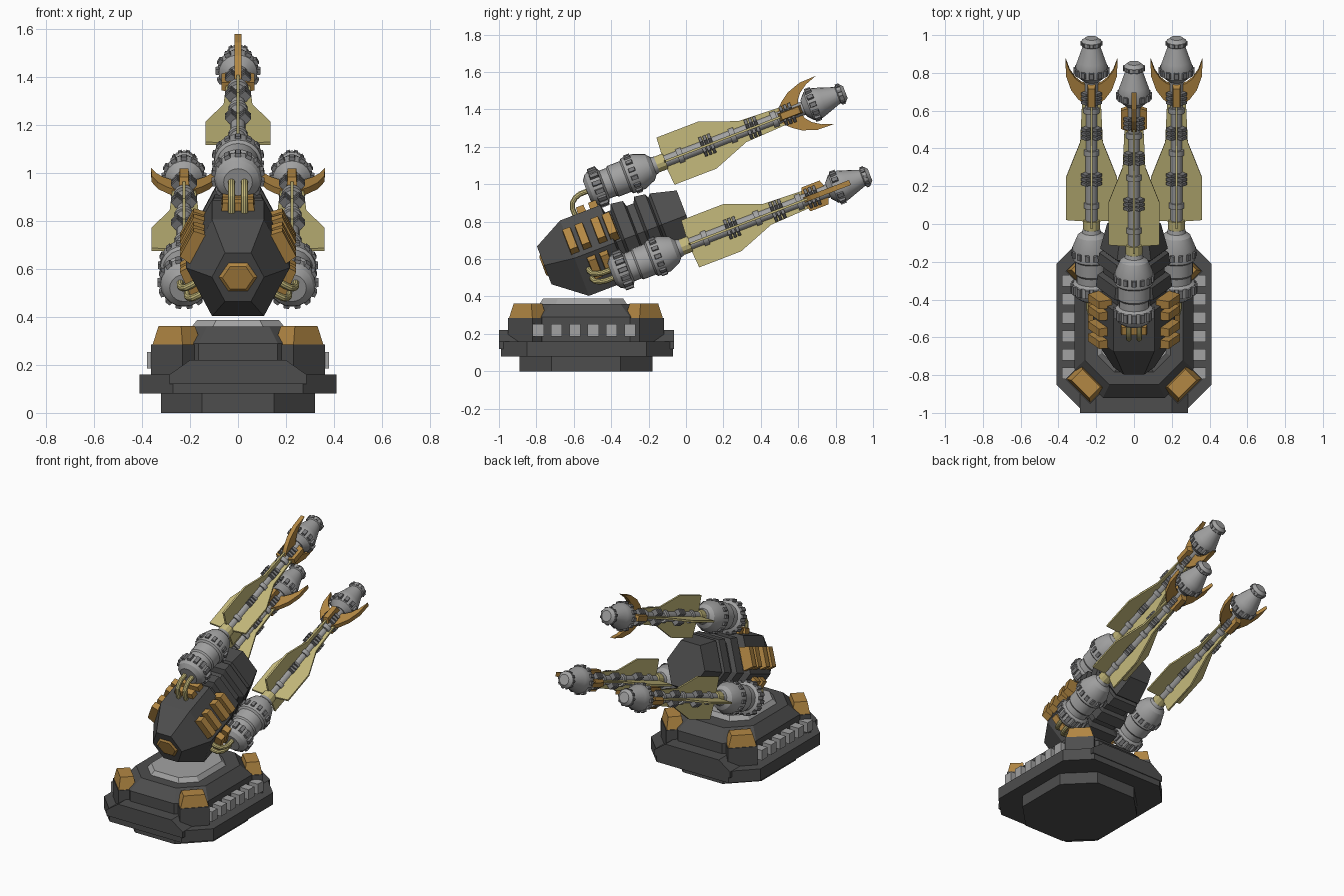
import bpy, bmesh, math
from mathutils import Matrix, Vector

if "Cube" in bpy.data.objects:
    bpy.data.objects.remove(bpy.data.objects["Cube"])

def material(name, r, g, b):
    m = bpy.data.materials.new(name)
    m.diffuse_color = (r, g, b, 1)
    m.use_nodes = True
    m.node_tree.nodes["Principled BSDF"].inputs["Base Color"].default_value = m.diffuse_color
    return m

DARK = material("dark_grey", .075, .075, .075)
LIGHT = material("light_grey", .36, .36, .36)
MID = material("mid_grey", .2, .2, .205)
GOLD = material("gold", .45, .245, .057)
OLIVE = material("pale_olive", .56, .49, .2)
I = Matrix.Identity(4)

def part(name, mat, pieces, M=I, smooth=False):
    """One object from several lofts; each loft is a list of rings of points."""
    bm = bmesh.new()
    for rings in pieces:
        vs = [[bm.verts.new(M @ Vector(p)) for p in ring] for ring in rings]
        n = len(vs[0])
        for a, b in zip(vs, vs[1:]):
            for i in range(n):
                j = (i + 1) % n
                bm.faces.new((a[i], a[j], b[j], b[i]))
        bm.faces.new(vs[0][::-1])
        bm.faces.new(vs[-1])
    bmesh.ops.recalc_face_normals(bm, faces=bm.faces)
    me = bpy.data.meshes.new(name)
    bm.to_mesh(me)
    bm.free()
    me.materials.append(mat)
    ob = bpy.data.objects.new(name, me)
    bpy.context.collection.objects.link(ob)
    if smooth:
        bpy.ops.object.select_all(action='DESELECT')
        ob.select_set(True)
        bpy.context.view_layer.objects.active = ob
        bpy.ops.object.shade_smooth_by_angle(angle=math.radians(25))
    return ob

def octagon(hx, y0, y1, c, z):
    return [(hx, y0 + c, z), (hx, y1 - c, z), (hx - c, y1, z), (c - hx, y1, z),
            (-hx, y1 - c, z), (-hx, y0 + c, z), (c - hx, y0, z), (hx - c, y0, z)]

def block(c, h, top=1.0, M=I):
    """Box with centre c, half sizes h, upper face scaled by top."""
    return [[M @ Vector((c[0] + sx * h[0] * k, c[1] + sy * h[1] * k, c[2] + sz * h[2]))
             for sx, sy in ((-1, -1), (1, -1), (1, 1), (-1, 1))]
            for sz, k in ((-1, 1), (1, top))]

def lathe(profile, n=20, sx=1.0, sz=1.0):
    """Rings along local y; each entry is (station, radius[, lift])."""
    return [[(r * sx * math.cos(2 * math.pi * i / n), s,
              r * sz * math.sin(2 * math.pi * i / n) + (lift[0] if lift else 0))
             for i in range(n)] for s, r, *lift in profile]

def around(n, phase=0):
    return [Matrix.Rotation(phase + 2 * math.pi * i / n, 4, 'Y') for i in range(n)]

def plate(points, t, M=I):
    return [[M @ Vector((x, s, z)) for s, z in points] for x in (-t, t)]

def sweep(path, side, r, n=10):
    path = [Vector(p) for p in path]
    rings = []
    for i, p in enumerate(path):
        tan = (path[min(i + 1, len(path) - 1)] - path[max(i - 1, 0)]).normalized()
        nor = tan.cross(side)
        rings.append([p + r * (math.cos(a) * side + math.sin(a) * nor)
                      for a in (2 * math.pi * k / n for k in range(n))])
    return rings

# --- Base -------------------------------------------------------------
part("base_foot", DARK, [[octagon(.32, -.89, -.18, .17, 0), octagon(.32, -.89, -.18, .17, .09)]])
part("base_slab", DARK, [[octagon(.41, -.99, -.07, .14, .08), octagon(.41, -.99, -.07, .14, .16)]])
part("base_end_ramps", DARK, [
    [[(-.285, a, .12), (.285, a, .12), (.285, b, .12), (-.285, b, .12)],
     [(-.285, a, .16), (.285, a, .16), (.285, b, .16), (-.285, b, .16)],
     [(-.2, a, .22), (.2, a, .22), (.2, b, .22), (-.2, b, .22)]]
    for a, b in ((-1.0, -.88), (-.18, -.065))])
part("base_deck", DARK, [[octagon(.315, -.92, -.15, .15, .14), octagon(.315, -.92, -.15, .15, .29),
                          octagon(.26, -.85, -.22, .13, .36)]])
part("swivel_neck", LIGHT, [[octagon(.2, -.79, -.31, .09, .35), octagon(.17, -.765, -.335, .08, .388)]])
part("side_lugs", LIGHT, [block((sx * .34, -.79 + .098 * i, .22), (.04, .03, .034))
                          for sx in (-1, 1) for i in range(6)])
caps, posts = [], []
for sx in (-1, 1):
    for y, sy in ((-.845, -1), (-.225, 1)):
        M = Matrix.Translation((sx * .255, y, .32)) @ Matrix.Rotation(-sx * sy * math.pi / 4, 4, 'Z')
        caps.append(block((0, 0, 0), (.09, .056, .042), .74, M))
        posts.append(block((0, 0, -.105), (.093, .059, .07), 1, M))
part("corner_caps", GOLD, caps)
part("corner_posts", DARK, posts)

# --- Tilted hexagonal body (local y runs along the barrel axis) ---------
T = Matrix.Translation((0, -.4, .68)) @ Matrix.Rotation(math.radians(21), 4, 'X')
part("turret_body", DARK, [lathe([(-.375, .118, .022), (-.21, .235), (.02, .235), (.03, .185), (.06, .185),
                                  (.075, .22), (.14, .21), (.15, .175), (.19, .175), (.205, .21),
                                  (.265, .2), (.275, .175), (.29, .195), (.43, .155)], 6, .92, 1.06)], T)
part("nose_hatch", GOLD, [lathe([(-.384, .065, .022), (-.375, .08, .022), (-.36, .08, .022)], 6, 1, .9)], T)
bars = []
for roll, r, length, stations in ((0, .2, .075, (-.085, -.015)),
                                  (63, .19, .075, (-.195, -.125, -.035, .03)),
                                  (-63, .19, .075, (-.195, -.125, -.035, .03)),
                                  (113, .19, .065, (-.125, -.055)),
                                  (-113, .19, .065, (-.125, -.055))):
    R = Matrix.Rotation(math.radians(roll), 4, 'Y')
    bars += [block((0, s, r + .015), (length, .025, .035), .85, R) for s in stations]
part("armour_bars", GOLD, bars, T)

# --- Three guns --------------------------------------------------------
FIN = [(.42, .0), (.43, .135), (.67, .135), (.87, .06), (1.18, .046), (1.18, 0)]
HORN = [(1.08, .03), (1.12, .072), (1.17, .108), (1.25, .135), (1.345, .138),
        (1.28, .115), (1.235, .085), (1.21, .055), (1.2, .03)]

def gun(tag, x, z, shift, roll):
    G = T @ Matrix.Translation((x, shift, z)) @ Matrix.Rotation(roll, 4, 'Y')
    part(tag + "_breech", LIGHT, [lathe([
        (-.02, .06), (0, .088), (.02, .098), (.07, .098), (.08, .08), (.12, .08), (.13, .088),
        (.2, .088), (.21, .1), (.28, .1), (.34, .075), (.36, .05), (.38, .045)])], G, True)
    part(tag + "_breech_cogs", MID,
         [block((0, .045, .098), (.014, .028, .013), .8, R) for R in around(14)] +
         [block((0, .245, .1), (.013, .02, .009), .8, R) for R in around(14)], G)
    part(tag + "_collar", OLIVE, [lathe([(.38, .044), (.43, .044)], 12)], G, True)
    part(tag + "_barrel", LIGHT, [lathe([
        (.36, .032), (.5, .032), (.5, .041), (.53, .041), (.53, .032), (.8, .032), (.8, .041),
        (.83, .041), (.83, .03), (1.04, .03), (1.04, .044), (1.07, .044), (1.07, .034),
        (1.24, .038)], 16)], G, True)
    part(tag + "_fins", OLIVE, [plate(FIN, .006, R) for R in around(4)], G)
    part(tag + "_clips", MID,
         [block((0, s + k * .024, .042), (.02, .009, .017), .9, R)
          for s in (.67, .93, 1.13) for k in (-1, 0, 1) for R in around(4, math.pi / 4)], G)
    part(tag + "_horns", GOLD, [plate(HORN, .014, R) for R in around(2)], G)
    part(tag + "_cheeks", GOLD,
         [block((0, 1.145, .05), (.022, .065, .018), .8, R) for R in around(2, math.pi / 2)], G)
    part(tag + "_muzzle", LIGHT, [lathe([
        (1.22, .045), (1.25, .08), (1.3, .085), (1.33, .075), (1.415, .046), (1.42, .053),
        (1.442, .053), (1.46, .034)])], G, True)
    part(tag + "_muzzle_cogs", MID,
         [block((0, 1.275, .08), (.014, .02, .014), .8, R) for R in around(12)] +
         [block((0, 1.431, .051), (.008, .011, .007), .9, R) for R in around(10)], G)
    # feed pipes curving from body to breech
    e = Vector((x, 0, z)).normalized()
    d = math.hypot(x, z)
    side = e.cross(Vector((0, 1, 0)))
    path = [(-.125, d - .14), (-.125, d - .06), (-.115, d - .03), (-.09, d - .01), (-.06, d), (0, d)]
    part(tag + "_pipes", OLIVE,
         [sweep([e * r + side * o + Vector((0, s + shift, 0)) for s, r in path], side, .015)
          for o in (-.027, .027)], T, True)

gun("top_gun", 0, .31, 0, 0)
gun("right_gun", .225, -.15, -.035, math.pi / 2)
gun("left_gun", -.225, -.15, -.035, -math.pi / 2)
